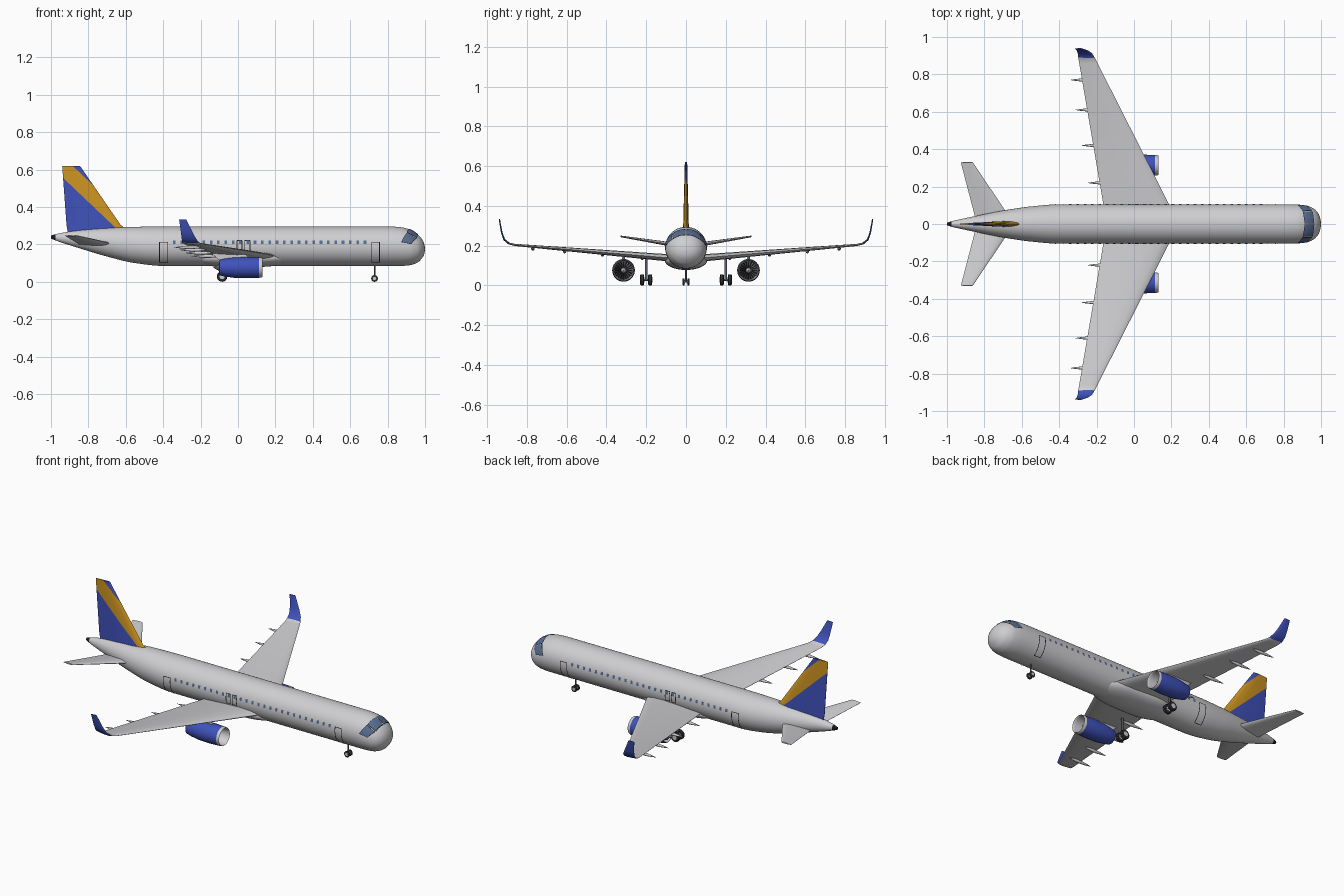
import bpy, bmesh
from math import sin, cos, pi, radians
from mathutils import Vector

cube = bpy.data.objects.get("Cube")
if cube:
    bpy.data.objects.remove(cube)

parts = []


def material(name, red, green, blue):
    mat = bpy.data.materials.new(name)
    mat.use_nodes = True
    colour = (red, green, blue, 1)
    mat.diffuse_color = colour
    mat.node_tree.nodes["Principled BSDF"].inputs["Base Color"].default_value = colour
    return mat


paint = material("light grey paint", .62, .62, .64)
royal = material("royal blue", .05, .085, .5)
amber = material("amber orange", .62, .3, .015)
glass = material("blue grey glass", .09, .15, .28)
black = material("black trim", .012, .012, .014)
metal = material("dark metal", .13, .135, .15)
rubber = material("tyre rubber", .03, .03, .035)


def finish(name, bm, mats, rule=None, solid=True):
    """Turn a bmesh into an object, colouring faces by a rule on their centre."""
    if solid:
        bmesh.ops.recalc_face_normals(bm, faces=bm.faces)
    if rule:
        for face in bm.faces:
            face.material_index = int(rule(face.calc_center_median()))
    mesh = bpy.data.meshes.new(name)
    bm.to_mesh(mesh)
    bm.free()
    for mat in mats:
        mesh.materials.append(mat)
    obj = bpy.data.objects.new(name, mesh)
    bpy.context.collection.objects.link(obj)
    parts.append(obj)


def skin(rings, caps=True):
    """Bridge a list of equal point rings into one bmesh."""
    bm = bmesh.new()
    loops = [[bm.verts.new(p) for p in ring] for ring in rings]
    n = len(loops[0])
    for a, b in zip(loops, loops[1:]):
        for i in range(n):
            j = (i + 1) % n
            bm.faces.new((a[i], a[j], b[j], b[i]))
    if caps:
        bm.faces.new(loops[0])
        bm.faces.new(loops[-1])
    return bm


def revolve(name, profile, centre, mats, axis="x", rule=None, sides=32, caps=True):
    """Spin (distance, radius) pairs about an axis through the centre."""
    rings = []
    for d, r in profile:
        ring = []
        for i in range(sides):
            u, v = r * cos(2 * pi * i / sides), r * sin(2 * pi * i / sides)
            local = {"x": (d, u, v), "y": (u, d, v), "z": (u, v, d)}[axis]
            ring.append(Vector(centre) + Vector(local))
        rings.append(ring)
    finish(name, skin(rings, caps), mats, rule)


FOIL = ((0, 0), (.03, .4), (.12, .8), (.3, 1), (.6, .7), (1, .06))


def foil_skin(sections, side=1):
    """Loft aerofoils given as (y, z, leading x, trailing x, thickness, roll)."""
    rings = []
    for y, z, lead, trail, thick, roll in sections:
        up = Vector((0, -sin(radians(roll)), cos(radians(roll)))) * thick / 2
        outline = list(FOIL) + [(t, -h) for t, h in reversed(FOIL[1:])]
        ring = [Vector((lead + (trail - lead) * t, y, z)) + up * h for t, h in outline]
        rings.append([Vector((p.x, p.y * side, p.z)) for p in ring])
    return skin(rings)


# Fuselage stations: x, bottom, top, half width
STATIONS = ((-1, .231, .247, .007), (-.97, .219, .256, .016), (-.85, .18, .275, .042),
            (-.7, .135, .288, .072), (-.55, .1, .294, .094), (-.4, .085, .295, .105),
            (.82, .085, .295, .105), (.87, .085, .292, .104), (.92, .089, .279, .099),
            (.96, .103, .254, .083), (.985, .128, .226, .057), (.997, .152, .197, .026),
            (1, .174, .175, .001))


def blend(x, k):
    """Monotone cubic through one column of the stations."""
    xs = [s[0] for s in STATIONS]
    vs = [s[k] for s in STATIONS]
    slope = [(vs[i + 1] - vs[i]) / (xs[i + 1] - xs[i]) for i in range(len(xs) - 1)]

    def tangent(i):
        if i == 0 or i == len(slope):
            return slope[min(i, len(slope) - 1)]
        a, b = slope[i - 1], slope[i]
        return 2 * a * b / (a + b) if a * b > 0 else 0

    i = max(j for j in range(len(slope)) if xs[j] <= x or j == 0)
    w = xs[i + 1] - xs[i]
    t = (x - xs[i]) / w
    s = 1 - t
    return (s * s * (1 + 2 * t) * vs[i] + t * t * (3 - 2 * t) * vs[i + 1]
            + w * t * s * (s * tangent(i) - t * tangent(i + 1)))


def hull(x, angle, lift=0, side=1):
    """Point on the fuselage; angle in degrees up from the side."""
    low, high, wide = (blend(x, k) for k in (1, 2, 3))
    a = radians(angle)
    return Vector((x, side * (wide + lift) * cos(a),
                   (low + high) / 2 + ((high - low) / 2 + lift) * sin(a)))


xs = [-1 + .6 * i / 24 for i in range(25)] + [-.1, .2, .5]
xs += [1 - .2 * (1 - i / 28) ** 2 for i in range(29)]
finish("fuselage", skin([[hull(x, 7.5 * i) for i in range(48)] for x in xs]),
       [paint, black], lambda c: c.x < -.98)


def patch(bm, corners, side, lift=.0015, n=1, grow=1):
    """Thin plate hugging the hull between four (x, angle) corners."""
    pts = [Vector(c) for c in corners]
    mid = sum(pts, Vector((0, 0))) / 4
    a, b, c, d = [mid + (p - mid) * grow for p in pts]
    grid = []
    for i in range(n + 1):
        row = []
        for j in range(n + 1):
            p = a.lerp(b, i / n).lerp(d.lerp(c, i / n), j / n)
            row.append(bm.verts.new(hull(p.x, p.y, lift, side)))
        grid.append(row)
    for i in range(n):
        for j in range(n):
            face = bm.faces.new((grid[i][j], grid[i + 1][j], grid[i + 1][j + 1], grid[i][j + 1]))
            face.normal_update()
            if face.normal.y * side < 0:
                face.normal_flip()


def box(x0, x1, a0, a1):
    return ((x0, a0), (x1, a0), (x1, a1), (x0, a1))


DOORS = ((-.42, -.375, -54, 12), (.715, .757, -54, 12), (-.005, .022, -14, 17), (.036, .064, -14, 17))
PANES = (((.914, 87), (.962, 87), (.955, 44), (.905, 51)),
         ((.903, 47), (.952, 39), (.925, 12), (.875, 14)))

for side, tag in ((1, "left"), (-1, "right")):
    # Cabin windows
    bm = bmesh.new()
    for i in range(27):
        x = -.34 + .0392 * i
        patch(bm, box(x - .007, x + .007, 6, 16), side, .002, 2)
    finish(tag + "_cabin_windows", bm, [glass], solid=False)

    # Door outlines
    bm = bmesh.new()
    for x0, x1, a0, a1 in DOORS:
        for x in (x0, x1):
            patch(bm, box(x - .002, x + .002, a0, a1), side, n=8)
        for a in (a0, a1):
            patch(bm, box(x0, x1, a - 1, a + 1), side)
    finish(tag + "_door_outlines", bm, [black], solid=False)

    # Cockpit glazing with dark surround
    for label, mat, lift, grow in (("frame", black, .0012, 1.08), ("glass", glass, .0026, .97)):
        bm = bmesh.new()
        for pane in PANES:
            patch(bm, pane, side, lift, 8, grow)
        finish(tag + "_cockpit_" + label, bm, [mat], solid=False)

    # Wing with upswept blue tip
    wing = ((0, .13, .24, -.147, .045, 0), (.1, .14, .19, -.163, .036, 4),
            (.86, .204, -.195, -.293, .011, 6), (.89, .211, -.21, -.298, .01, 25),
            (.913, .23, -.224, -.301, .009, 55), (.926, .265, -.243, -.305, .008, 75),
            (.938, .333, -.277, -.315, .006, 82))
    finish(tag + "_wing", foil_skin(wing, side), [paint, royal], lambda c: abs(c.y) > .885)

    # Tailplane
    tail = ((0, .195, -.64, -.84, .026, 0), (.33, .247, -.862, -.926, .008, 8))
    finish(tag + "_tailplane", foil_skin(tail, side), [paint])

    # Flap track fairings
    for i, y in enumerate((.22, .42, .61, .77)):
        end = -.165 - .171 * (y - .1) - .062
        spindle = [(end + .15 * t, .009 * r) for t, r in
                   ((0, .05), (.15, .45), (.4, .9), (.65, 1), (.88, .6), (1, .05))]
        revolve(f"{tag}_flap_fairing_{i + 1}", spindle,
                (0, side * y, .118 + .086 * y), [paint], sides=12)

    # Engine: nacelle, fan, core and pylon
    hub = (0, side * .314, .076)
    nacelle = ((.06, .045), (.115, .047), (.126, .049), (.13, .0515), (.125, .0535), (.113, .0545),
               (.05, .057), (-.02, .055), (-.07, .048), (-.1, .041), (-.1, .038), (-.03, .042))
    revolve(tag + "_nacelle", nacelle, hub, [royal, paint], caps=False,
            rule=lambda c: c.x > .113 or (Vector((c.y, c.z)) - Vector(hub[1:])).length < .0405
            or (c.x > .05 and (Vector((c.y, c.z)) - Vector(hub[1:])).length < .048))
    revolve(tag + "_fan_disc", ((.058, .046), (.05, .046)), hub, [black])
    revolve(tag + "_spinner", ((.055, .014), (.075, .011), (.09, .001)), hub, [paint], sides=20)
    revolve(tag + "_engine_core", ((.05, .036), (-.06, .034), (-.1, .024), (-.105, .015), (-.13, .002)),
            hub, [metal], sides=24)
    bm = bmesh.new()
    for i in range(20):
        a = 2 * pi * i / 20
        corners = [(.07, .012, a), (.07, .045, a), (.06, .045, a + .22), (.06, .012, a + .22)]
        bm.faces.new([bm.verts.new(Vector(hub) + Vector((x, r * cos(t), r * sin(t))))
                      for x, r, t in corners])
    finish(tag + "_fan_blades", bm, [metal], solid=False)
    y = .314
    finish(tag + "_pylon", foil_skin(((y, .115, .07, -.1, .016, 90), (y, .16, .03, -.15, .016, 90)), side),
           [paint])


# Wheels and legs
def gear(name, x, y, radius, width, gap, top, leg):
    revolve(name + "_leg", ((radius, leg), (top, leg)), (x, y, 0), [metal], "z", sides=12)
    revolve(name + "_axle", ((-gap, leg * .8), (gap, leg * .8)), (x, y, radius), [metal], "y", sides=12)
    for s in (1, -1):
        h = width / 2
        tyre = ((-h, .55), (-h, .85), (-h * .6, 1), (h * .6, 1), (h, .85), (h, .55))
        centre = (x, y + s * gap, radius)
        revolve(f"{name}_tyre_{s}", [(d, r * radius) for d, r in tyre], centre, [rubber], "y", sides=24)
        revolve(f"{name}_hub_{s}", ((-h - .001, radius * .5), (h + .001, radius * .5)),
                centre, [paint], "y", sides=16)


gear("nose_gear", .73, 0, .018, .011, .012, .1, .004)
gear("left_main_gear", -.085, .2, .028, .02, .02, .15, .006)
gear("right_main_gear", -.085, -.2, .028, .02, .02, .15, .006)

# Belly fairing between the wings
rings = []
for i in range(25):
    t = -1 + i / 12
    size = max(1 - abs(t) ** 3, .01) ** .5
    rings.append([Vector((.02 + .27 * t, .108 * size * cos(2 * pi * j / 32),
                          .128 + .05 * size * sin(2 * pi * j / 32))) for j in range(32)])
finish("belly_fairing", skin(rings), [paint])

# Fin, cut along the two edges of its diagonal stripe
bm = foil_skin(((0, .25, -.56, -.908, .034, 90), (0, .305, -.628, -.917, .028, 90),
                (0, .62, -.845, -.94, .012, 90)))
for level in (-.333, -.22):
    bmesh.ops.bisect_plane(bm, geom=bm.verts[:] + bm.edges[:] + bm.faces[:],
                           plane_co=(0, 0, level), plane_no=(.95, 0, 1))
finish("tail_fin", bm, [royal, amber], lambda c: -.333 < .95 * c.x + c.z < -.22)

# Smooth shading with crisp edges
bpy.ops.object.select_all(action="DESELECT")
for obj in parts:
    obj.select_set(True)
bpy.context.view_layer.objects.active = parts[0]
bpy.ops.object.shade_smooth_by_angle(angle=radians(40))
